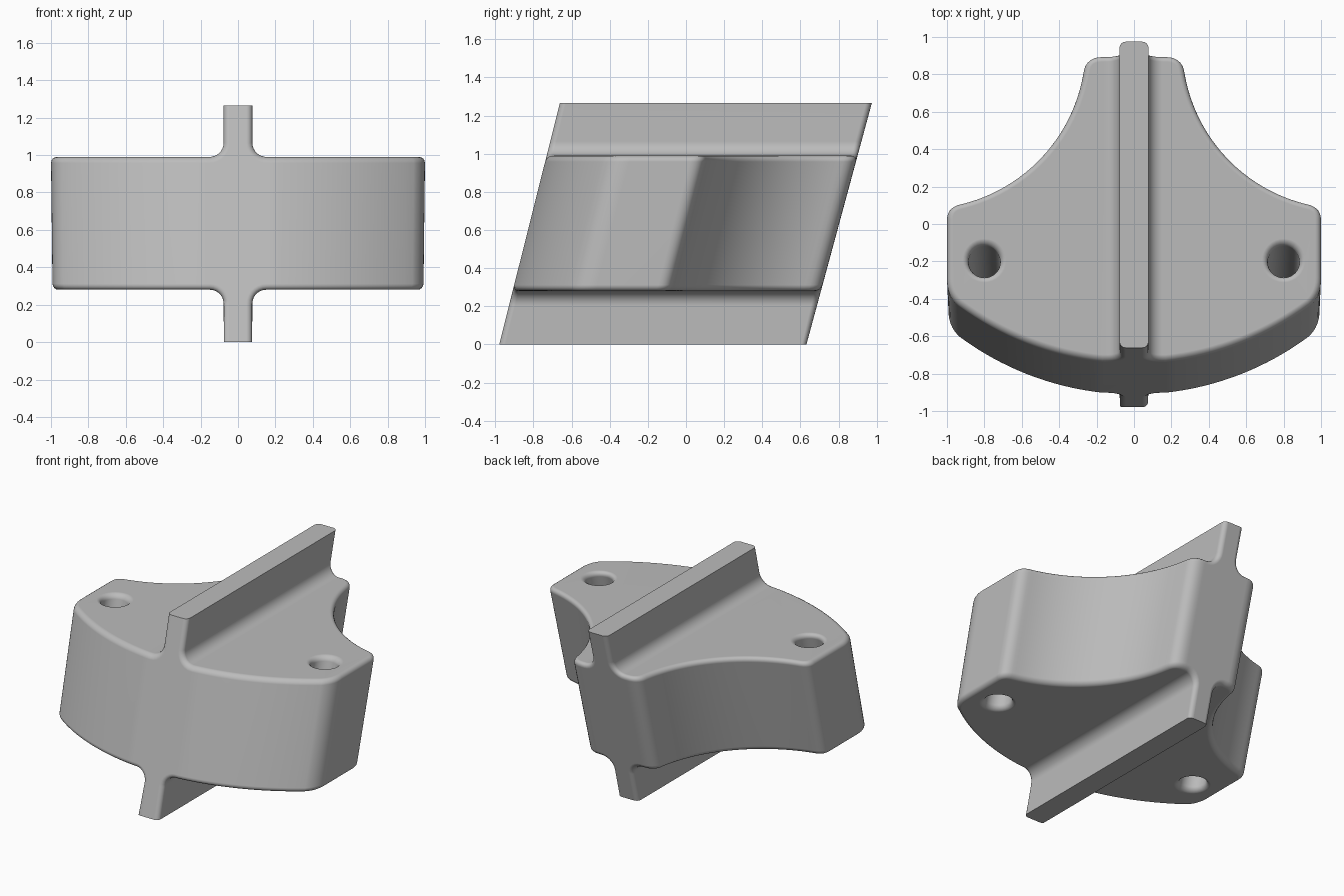
import bpy, bmesh
from math import sin, cos, pi, radians, sqrt, asin
from mathutils import Vector

cube = bpy.data.objects.get("Cube")
if cube:
    bpy.data.objects.remove(cube, do_unlink=True)

HEIGHT, LOW, HIGH = 1.265, 0.28, 0.99   # rib height, plate underside and top
RIB, FILLET, ROUND = 0.077, 0.075, 0.032
LEAN, TAPER = 0.26, 0.012

grey = bpy.data.materials.new("plain grey")
grey.use_nodes = True
colour = (0.5, 0.5, 0.5, 1)
grey.diffuse_color = colour
grey.node_tree.nodes["Principled BSDF"].inputs["Base Color"].default_value = colour


def arc(cx, cy, r, a0, a1, n):
    return [Vector((cx + r * cos(a0 + (a1 - a0) * i / n),
                    cy + r * sin(a0 + (a1 - a0) * i / n))) for i in range(n + 1)]


def corner(a, c, b, n=7):
    a, c, b = Vector(a), Vector(c), Vector(b)
    return [a * (1 - t) ** 2 + c * 2 * t * (1 - t) + b * t * t
            for t in (i / n for i in range(n + 1))]


def prism(name, points, place, sweep):
    """Extrude a closed outline along the sweep vector."""
    bm = bmesh.new()
    face = bm.faces.new([bm.verts.new(place(p)) for p in points])
    moved = bmesh.ops.extrude_face_region(bm, geom=[face])["geom"]
    bmesh.ops.translate(bm, vec=sweep,
                        verts=[v for v in moved if isinstance(v, bmesh.types.BMVert)])
    bmesh.ops.recalc_face_normals(bm, faces=bm.faces)
    mesh = bpy.data.meshes.new(name)
    bm.to_mesh(mesh)
    bm.free()
    ob = bpy.data.objects.new(name, mesh)
    bpy.context.collection.objects.link(ob)
    return ob


def mirrored(half):
    return half + [Vector((-p.x, p.y)) for p in reversed(half)]


# Plan outline: bowed front, short straight sides, concave back
R = 1.58
cy = R - 0.74
start, end = asin(0.17 / R), asin(0.94 / R)
front = arc(0, cy, R, start - pi / 2, end - pi / 2, 16)
hx, hy, hr = 1.13, 0.96, 0.872
a0, a1 = -pi / 2 - asin(0.21 / hr), -pi + asin(0.15 / hr)
hollow = arc(hx, hy, hr, a0 + 2 * pi, a1 + 2 * pi, 24)
plan = front[:-1]
plan += corner(front[-1], (1, -0.376), (1, -0.29))
plan += corner((1, 0.03), (1, 0.1), hollow[0])
plan += hollow[1:-1]
plan += corner(hollow[-1], (0.262, 0.9), (0.17, 0.9))
body = prism("ribbed_plate", mirrored(plan),
             lambda p: (p.x, p.y, 0), (0, 0, HEIGHT))

# Cross-section: plate with filleted ribs above and below
fx = RIB + FILLET
section = [Vector((RIB, 0))]
section += arc(fx, LOW - FILLET, FILLET, pi, pi / 2, 7)
section += [Vector((1.2, LOW)), Vector((1.2, HIGH))]
section += arc(fx, HIGH + FILLET, FILLET, 1.5 * pi, pi, 7)
section += [Vector((RIB, HEIGHT))]
cutters = [(prism("section_cutter", mirrored(section),
                  lambda p: (p.x, -1.5, p.y), (0, 3, 0)), 'INTERSECT')]

# Bolt holes
for side in (-1, 1):
    hole = prism("hole_cutter", arc(side * 0.8, -0.195, 0.085, 0, 2 * pi, 32)[:-1],
                 lambda p: (p.x, p.y, -0.5), (0, 0, 2))
    cutters.append((hole, 'DIFFERENCE'))

for cutter, operation in cutters:
    mod = body.modifiers.new(operation.lower(), 'BOOLEAN')
    mod.operation, mod.object, mod.solver = operation, cutter, 'EXACT'
    cutter.hide_render = True
graph = bpy.context.evaluated_depsgraph_get()
mesh = bpy.data.meshes.new_from_object(body.evaluated_get(graph))
body.modifiers.clear()
for cutter, operation in cutters:
    bpy.data.objects.remove(cutter, do_unlink=True)

# Round the rims, leaving the rib's end faces crisp, then lean the solid back
bm = bmesh.new()
bm.from_mesh(mesh)
bmesh.ops.remove_doubles(bm, verts=bm.verts, dist=0.0005)


def is_rim(e):
    at_end = any(all(abs(v.co.z - z) < 0.001 for v in e.verts) for z in (0, HEIGHT))
    return len(e.link_faces) == 2 and e.calc_face_angle() > radians(40) and not at_end


bmesh.ops.bevel(bm, geom=[e for e in bm.edges if is_rim(e)], offset=ROUND,
                offset_type='OFFSET', segments=4, profile=0.5, affect='EDGES',
                clamp_overlap=False)
for v in bm.verts:
    scale = 1 + TAPER * (v.co.z - HIGH)
    v.co.x *= scale
    v.co.y = v.co.y * scale + LEAN * (v.co.z - HIGH)
bm.to_mesh(mesh)
bm.free()
body.data = mesh
mesh.materials.clear()
mesh.materials.append(grey)

bpy.ops.object.select_all(action='DESELECT')
body.select_set(True)
bpy.context.view_layer.objects.active = body
bpy.ops.object.shade_smooth_by_angle(angle=radians(35))
weighted = body.modifiers.new("even_shading", 'WEIGHTED_NORMAL')
weighted.keep_sharp = True
